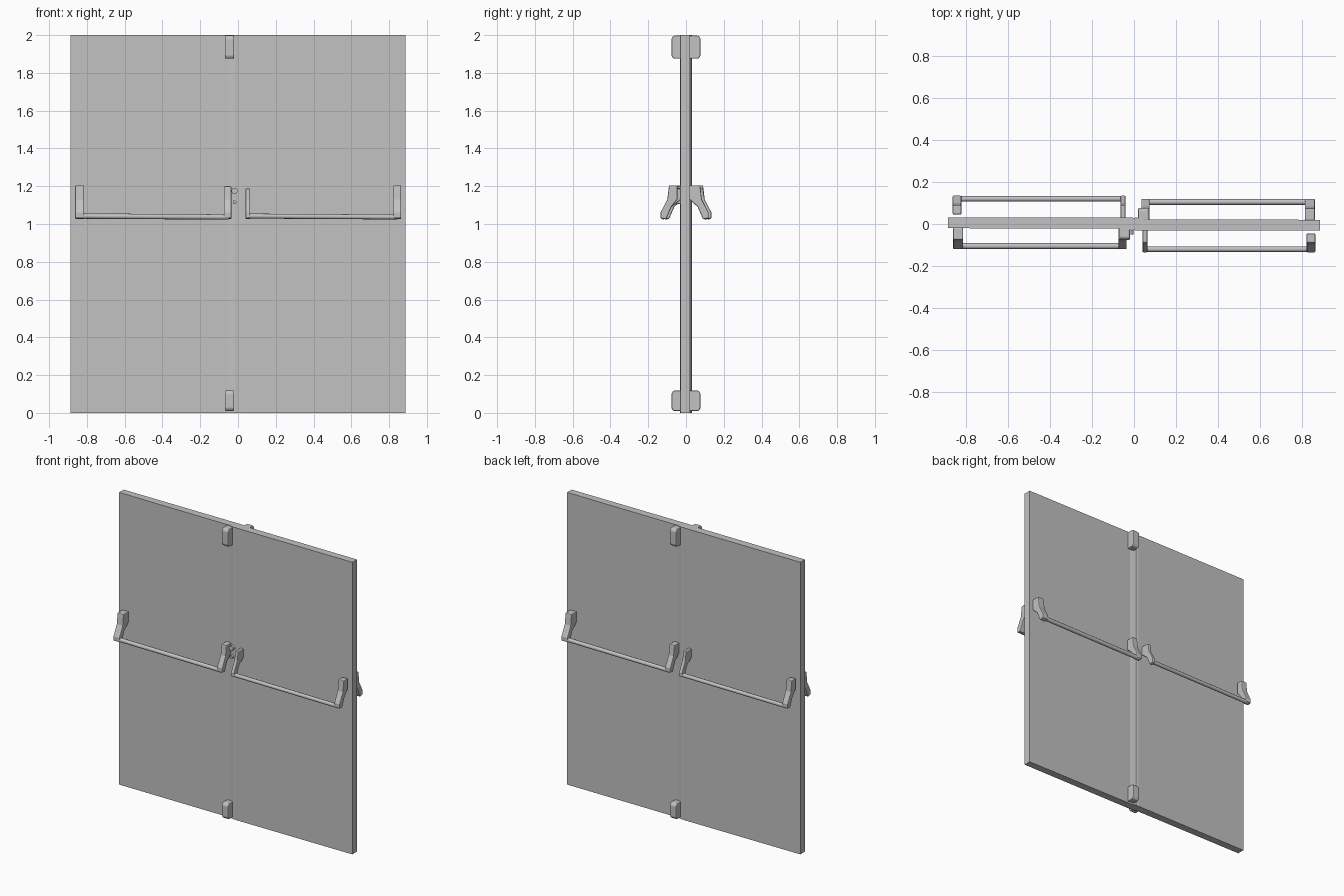
import bpy, bmesh, math
from mathutils import Vector, Matrix

if "Cube" in bpy.data.objects:
    bpy.data.objects.remove(bpy.data.objects["Cube"], do_unlink=True)

grey = bpy.data.materials.new("plain_grey")
grey.use_nodes = True
color = (0.54, 0.54, 0.54, 1)
grey.diffuse_color = color
bsdf = next(n for n in grey.node_tree.nodes if n.type == 'BSDF_PRINCIPLED')
bsdf.inputs["Base Color"].default_value = color
bsdf.inputs["Roughness"].default_value = 0.6


def finish(name, bm, turn, bevel=0.0, smooth=False):
    """Turn a bmesh into an object; turn=True spins it half way round z."""
    if turn:
        bm.transform(Matrix.Rotation(math.pi, 4, 'Z'))
    bmesh.ops.recalc_face_normals(bm, faces=bm.faces)
    mesh = bpy.data.meshes.new(name)
    bm.to_mesh(mesh)
    bm.free()
    mesh.materials.append(grey)
    obj = bpy.data.objects.new(name, mesh)
    bpy.context.collection.objects.link(obj)
    if bevel:
        mod = obj.modifiers.new("soft_edges", 'BEVEL')
        mod.width, mod.segments = bevel, 2
    if smooth:
        bpy.ops.object.select_all(action='DESELECT')
        obj.select_set(True)
        bpy.context.view_layer.objects.active = obj
        bpy.ops.object.shade_smooth_by_angle(angle=math.radians(40))
    return obj


def prism(points, direction):
    """Extrude a closed outline along a direction."""
    bm = bmesh.new()
    face = bm.faces.new([bm.verts.new(p) for p in points])
    new = bmesh.ops.extrude_face_region(bm, geom=[face])["geom"]
    verts = [v for v in new if isinstance(v, bmesh.types.BMVert)]
    bmesh.ops.translate(bm, verts=verts, vec=direction)
    return bm


def rod(start, end, radius, sides):
    start, end = Vector(start), Vector(end)
    axis = end - start
    bm = bmesh.new()
    spin = axis.to_track_quat('Z', 'Y').to_matrix().to_4x4()
    bmesh.ops.create_cone(bm, cap_ends=True, segments=sides, radius1=radius,
                          radius2=radius, depth=axis.length,
                          matrix=Matrix.Translation((start + end) / 2) @ spin)
    return bm


def bracket(name, x0, x1, root, shift, top, turn):
    """Bent leg that carries the push bar away from the door."""
    side = [(root, top), (shift - 0.075, top), (shift - 0.084, 1.13),
            (shift - 0.12, 1.06), (shift - 0.12, 1.03), (shift - 0.09, 1.025),
            (shift - 0.062, 1.09), (root, 1.13)]
    bm = prism([(x0, y, z) for y, z in side], (x1 - x0, 0, 0))
    finish(name, bm, turn, 0.006)


# Pair of door leaves, with a soft step where they meet
half = [(-0.887, -0.02), (-0.05, -0.022), (-0.012, -0.031),
        (0.0, -0.029), (0.012, -0.031), (0.887, -0.03)]
outline = half + [(-x, -y) for x, y in half]
finish("door_leaves", prism([(x, y, 0) for x, y in outline], (0, 0, 2)), False)

# Same hardware on both faces, turned half way round
for face, turn in (("front", False), ("back", True)):
    # Thick-legged push bar on one leaf
    bracket(face + "_wide_outer_bracket", -0.862, -0.814, -0.018, 0, 1.205, turn)
    bracket(face + "_wide_inner_bracket", -0.075, -0.035, -0.018, 0, 1.2, turn)
    finish(face + "_wide_push_bar",
           rod((-0.84, -0.105, 1.042), (-0.05, -0.105, 1.037), 0.014, 10),
           turn, smooth=True)

    # Slimmer push bar on the other leaf
    bracket(face + "_slim_inner_bracket", 0.04, 0.064, -0.025, -0.015, 1.188, turn)
    bracket(face + "_slim_outer_bracket", 0.822, 0.864, -0.045, -0.015, 1.205, turn)
    finish(face + "_slim_push_bar",
           rod((0.052, -0.12, 1.042), (0.845, -0.12, 1.037), 0.013, 10),
           turn, smooth=True)

    # Bolt housings at head and foot
    for spot, low, high in (("top", 1.875, 1.997), ("bottom", 0.01, 0.118)):
        side = [(-0.018, low), (-0.018, high), (-0.066, high),
                (-0.077, high - 0.015), (-0.077, low + 0.015), (-0.066, low)]
        bm = prism([(-0.07, y, z) for y, z in side], (0.05, 0, 0))
        finish(face + "_" + spot + "_bolt_housing", bm, turn, 0.006)

# Small lock beside the front inner bracket
for name, z, radius in (("lock_knob", 1.175, 0.016), ("lock_pin", 1.115, 0.01)):
    finish(name, rod((-0.018, -0.02, z), (-0.018, -0.05, z), radius, 10),
           False, smooth=True)
